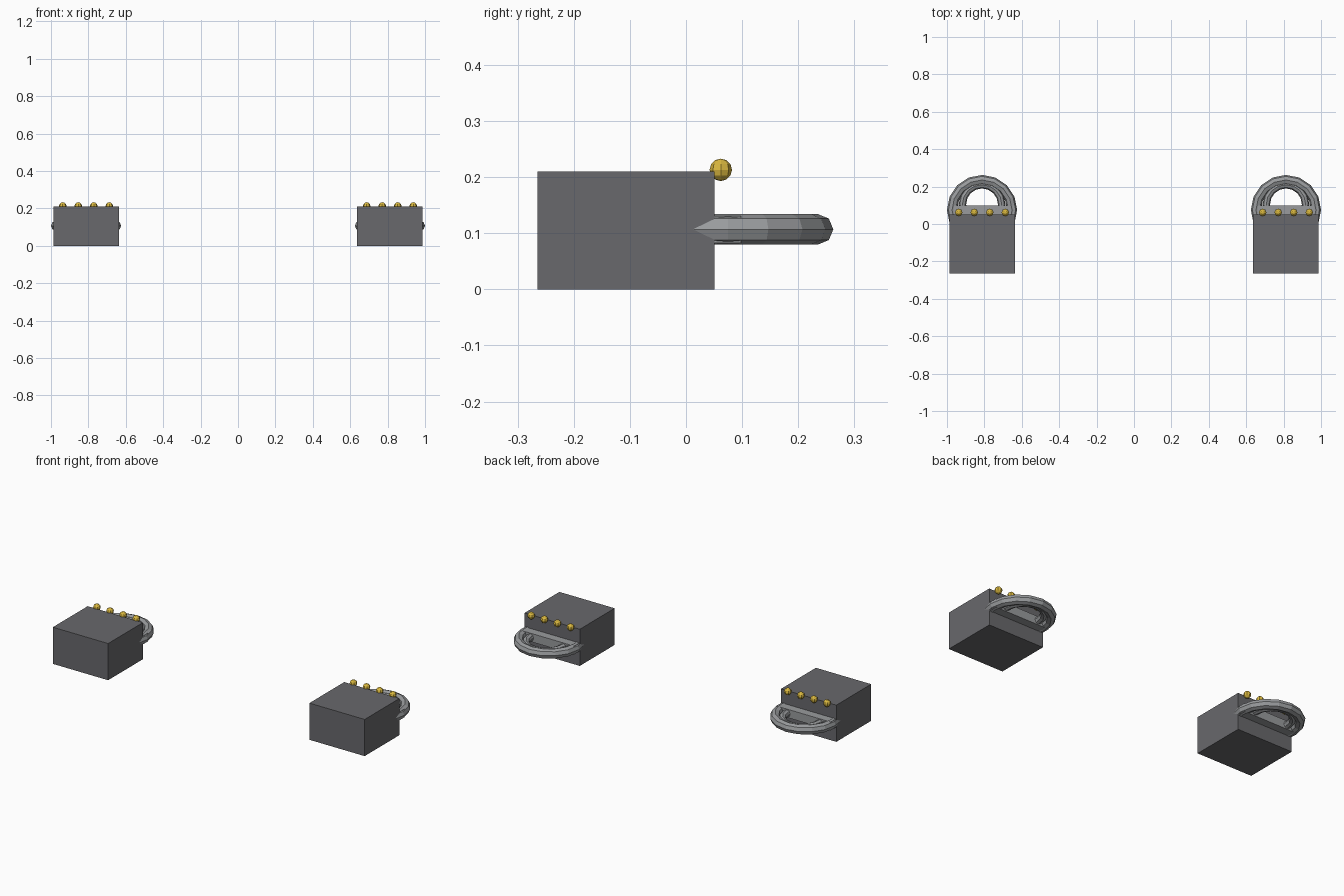
import bpy
from math import cos, sin, tau

if "Cube" in bpy.data.objects:
    bpy.data.objects.remove(bpy.data.objects["Cube"])


def material(name, color):
    m = bpy.data.materials.new(name)
    m.diffuse_color = (*color, 1)
    m.use_nodes = True
    m.node_tree.nodes["Principled BSDF"].inputs["Base Color"].default_value = m.diffuse_color
    return m


DARK = material("dark_grey", (0.14, 0.14, 0.15))
STEEL = material("steel", (0.32, 0.33, 0.34))
GOLD = material("gold", (0.7, 0.48, 0.05))


def finish(name, mat):
    ob = bpy.context.object
    ob.name = name
    ob.data.materials.append(mat)
    return ob


def box(name, center, size, mat):
    bpy.ops.mesh.primitive_cube_add(size=1, location=center)
    ob = finish(name, mat)
    ob.scale = size


def ring(name, center, major, minor, segments, mat):
    bpy.ops.mesh.primitive_torus_add(
        location=center, major_radius=major, minor_radius=minor,
        major_segments=segments, minor_segments=8)
    finish(name, mat)


for side, cx in (("left", -0.8125), ("right", 0.8125)):
    # Main block
    box(side + "_block", (cx, -0.107, 0.105), (0.35, 0.315, 0.21), DARK)
    # Crossbar behind the block
    box(side + "_crossbar", (cx, 0.073, 0.107), (0.345, 0.05, 0.048), STEEL)
    # Outer loop, partly sunk in the block, and thinner inner loop
    ring(side + "_outer_loop", (cx, 0.075, 0.107), 0.1605, 0.027, 16, STEEL)
    ring(side + "_inner_loop", (cx, 0.105, 0.107), 0.105, 0.02, 16, STEEL)
    # Row of studs along the back top edge
    for i in range(4):
        bpy.ops.mesh.primitive_uv_sphere_add(
            segments=8, ring_count=6, radius=0.02,
            location=(cx + (i - 1.5) * 0.083, 0.062, 0.213))
        finish(f"{side}_stud_{i + 1}", GOLD)
